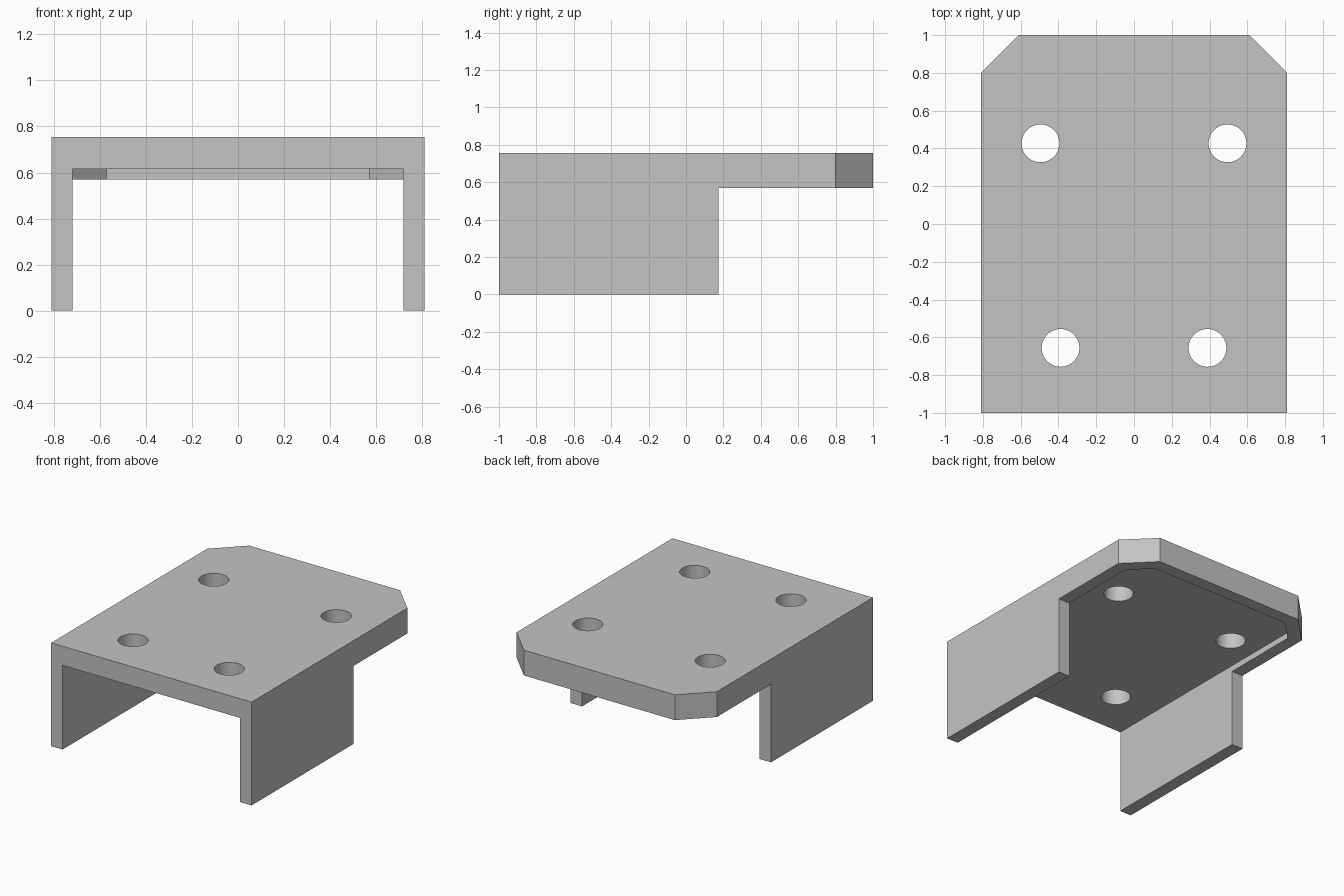
import bpy
import bmesh
import math

cube = bpy.data.objects.get("Cube")
if cube:
    bpy.data.objects.remove(cube, do_unlink=True)

HALF_W, TOP, RIM_Z, CEILING = 0.81, 0.755, 0.57, 0.615
WALL, CHAMFER, LEG_BACK, HOLE_R = 0.092, 0.2, 0.175, 0.1

grey = bpy.data.materials.new("plain grey")
grey.use_nodes = True
colour = (0.55, 0.55, 0.55, 1)
grey.diffuse_color = colour
grey.node_tree.nodes["Principled BSDF"].inputs["Base Color"].default_value = colour


def prism(name, outline, z0, z1):
    """Extrude a flat outline from z0 up to z1."""
    bm = bmesh.new()
    face = bm.faces.new([bm.verts.new((x, y, z0)) for x, y in outline])
    up = bmesh.ops.extrude_face_region(bm, geom=[face])["geom"]
    bmesh.ops.translate(bm, vec=(0, 0, z1 - z0),
                        verts=[v for v in up if isinstance(v, bmesh.types.BMVert)])
    bmesh.ops.recalc_face_normals(bm, faces=bm.faces)
    mesh = bpy.data.meshes.new(name)
    bm.to_mesh(mesh)
    bm.free()
    mesh.materials.append(grey)
    obj = bpy.data.objects.new(name, mesh)
    bpy.context.collection.objects.link(obj)
    return obj


def plate_outline(w, front, back, c):
    """Rectangle with both back corners cut off."""
    return [(-w, front), (w, front), (w, back - c), (w - c, back),
            (c - w, back), (-w, back - c)]


def circle(cx, cy, r, n=48):
    return [(cx + r * math.cos(math.tau * i / n),
             cy + r * math.sin(math.tau * i / n)) for i in range(n)]


# Solid body with chamfered back corners
body = prism("mounting_bracket", plate_outline(HALF_W, -1, 1, CHAMFER), 0, TOP)

# Pocket underneath, open at the front and walled round the back
inner_chamfer = CHAMFER - WALL * (2 - math.sqrt(2))
cutters = [prism("pocket_cutter",
                 plate_outline(HALF_W - WALL, -1.2, 1 - WALL, inner_chamfer),
                 -0.1, CEILING)]

# Clearance that shortens the side walls to a shallow rim at the back
cutters.append(prism("rear_clearance_cutter",
                     [(-1, LEG_BACK), (1, LEG_BACK), (1, 1.2), (-1, 1.2)],
                     -0.1, RIM_Z))

# Four bolt holes
for x, y in ((0.495, 0.427), (0.389, -0.656)):
    for side in (-1, 1):
        cutters.append(prism("bolt_hole_cutter", circle(side * x, y, HOLE_R), 0.4, 1))

for cutter in cutters:
    mod = body.modifiers.new(cutter.name, "BOOLEAN")
    mod.operation = "DIFFERENCE"
    mod.solver = "EXACT"
    mod.object = cutter

# Bake the cuts, then drop the cutters
bpy.context.view_layer.update()
graph = bpy.context.evaluated_depsgraph_get()
cut_mesh = bpy.data.meshes.new_from_object(body.evaluated_get(graph))
body.modifiers.clear()
body.data = cut_mesh
for cutter in cutters:
    bpy.data.objects.remove(cutter, do_unlink=True)

# Round hole walls, crisp edges elsewhere
bpy.ops.object.select_all(action="DESELECT")
body.select_set(True)
bpy.context.view_layer.objects.active = body
bpy.ops.object.shade_smooth_by_angle(angle=math.radians(30))
